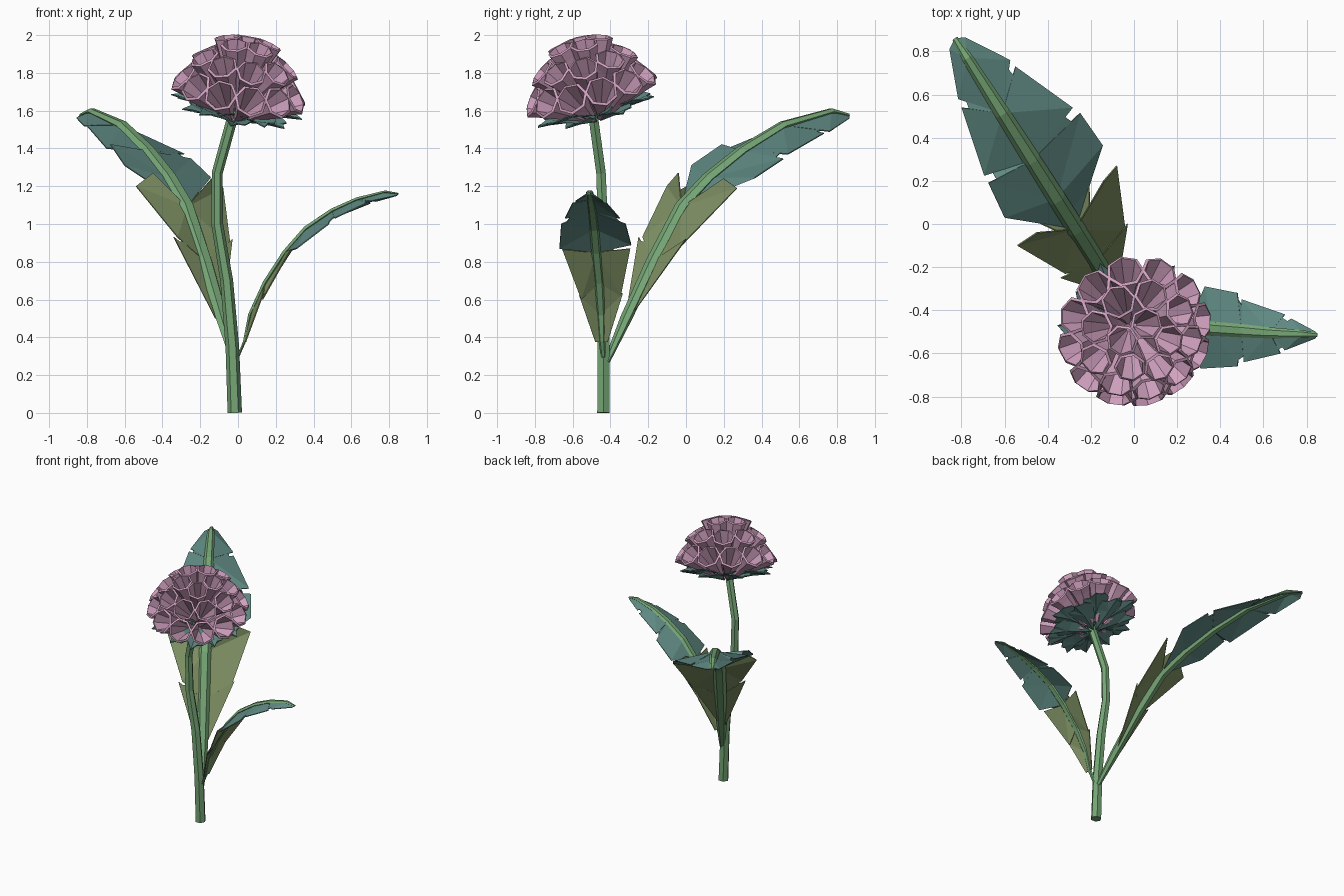
import bpy, bmesh, math
from mathutils import Vector, Matrix

if "Cube" in bpy.data.objects:
    bpy.data.objects.remove(bpy.data.objects["Cube"])

def mat(name, rgb):
    m = bpy.data.materials.new(name)
    m.diffuse_color = (*rgb, 1)
    m.use_nodes = True
    m.node_tree.nodes["Principled BSDF"].inputs["Base Color"].default_value = m.diffuse_color
    return m

GREEN = mat("stem green", (0.18, 0.38, 0.18))
TEAL = mat("leaf teal", (0.115, 0.25, 0.225))
OLIVE = mat("leaf olive", (0.21, 0.28, 0.125))
PINK = mat("petal pink", (0.64, 0.36, 0.53))

def finish(bm, name, mats, thick=0):
    me = bpy.data.meshes.new(name)
    bm.to_mesh(me)
    bm.free()
    for m in mats:
        me.materials.append(m)
    ob = bpy.data.objects.new(name, me)
    bpy.context.collection.objects.link(ob)
    if thick:
        s = ob.modifiers.new("thickness", 'SOLIDIFY')
        s.thickness, s.offset = thick, 0
    return ob

def tube(name, pts, radii, side, flat=1.0, n=6):
    """Low-poly tube along pts; side is the wide direction, flat the height ratio."""
    bm = bmesh.new()
    pts, side = [Vector(p) for p in pts], Vector(side).normalized()
    rings = []
    for i, p in enumerate(pts):
        t = (pts[min(i + 1, len(pts) - 1)] - pts[max(i - 1, 0)]).normalized()
        u = (side - t * side.dot(t)).normalized()
        v = t.cross(u)
        rings.append([bm.verts.new(p + radii[i] * (u * math.cos(2 * math.pi * k / n)
                      + v * flat * math.sin(2 * math.pi * k / n))) for k in range(n)])
    for a, b in zip(rings, rings[1:]):
        for k in range(n):
            bm.faces.new((a[k], a[(k + 1) % n], b[(k + 1) % n], b[k]))
    bm.faces.new(rings[0][::-1])
    bm.faces.new(rings[-1])
    bmesh.ops.recalc_face_normals(bm, faces=bm.faces)
    return finish(bm, name, [GREEN])

def blade(name, rib, segments):
    """Panels between rib points and outer points, with short notches between them;
    the first two panels are olive."""
    bm = bmesh.new()
    for idx, (a, b, outer) in enumerate(segments):
        base = [bm.verts.new(rib[i]) for i in range(a, b + 1)]
        out = [bm.verts.new(o) for o in outer]
        mi = 0 if idx < 2 else 1
        i = j = 0                      # zip rib and edge together with triangles
        while i < len(base) - 1 or j < len(out) - 1:
            if j == len(out) - 1 or (i < len(base) - 1 and i <= j):
                f = bm.faces.new((base[i], base[i + 1], out[j]))
                i += 1
            else:
                f = bm.faces.new((base[i], out[j + 1], out[j]))
                j += 1
            f.material_index = mi
        if idx + 1 < len(segments):    # web that closes the inner part of the notch
            p, q = Vector(outer[-1]), Vector(segments[idx + 1][2][0])
            reach = .5 if idx == 1 else .82
            web = [rib[b], rib[b].lerp(q, reach), rib[b].lerp(p, reach)]
            bm.faces.new([bm.verts.new(v) for v in web]).material_index = mi
    bmesh.ops.remove_doubles(bm, verts=bm.verts, dist=1e-5)
    bmesh.ops.recalc_face_normals(bm, faces=bm.faces)
    return finish(bm, name, [OLIVE, TEAL], 0.006)

# Stem
tube("stem", [(-.017, -.437, 0), (-.03, -.437, .35), (-.06, -.435, .7), (-.11, -.44, 1.0),
              (-.11, -.45, 1.27), (-.03, -.49, 1.56), (0, -.5, 1.66)],
     [.038, .036, .034, .031, .029, .029, .03], (1, 0, 0))

# Large leaf: rib points lie on one straight line seen from above
A, D = Vector((-.02, -.42, 0)), Vector((-.81, 1.28, 0))
big = [A + D * f + Vector((0, 0, z)) for f, z in
       [(0, .27), (.08, .5), (.19, .8), (.31, 1.09), (.42, 1.24),
        (.56, 1.385), (.73, 1.52), (.93, 1.595), (1, 1.575)]]
tube("large_leaf_rib", big, [.02, .038, .044, .046, .045, .042, .036, .026, .014],
     (.847, .53, 0), .75)
blade("large_leaf_left", big, [
    (1, 2, [(-.12, -.32, .5), (-.34, -.25, .93)]),
    (2, 3, [(-.32, -.23, .93), (-.54, -.10, 1.20), (-.45, -.04, 1.27)]),
    (3, 5, [(-.60, .03, 1.31), (-.675, .19, 1.42)]),
    (5, 6, [(-.695, .225, 1.40), (-.80, .54, 1.52)]),
    (6, 8, [(-.815, .58, 1.52), (-.855, .81, 1.56)])])
blade("large_leaf_right", big, [
    (1, 2, [(-.08, -.30, .5), (-.03, .0, .92)]),
    (2, 3, [(-.04, -.03, .88), (-.08, .27, 1.19), (-.14, .20, 1.24)]),
    (3, 5, [(-.145, .365, 1.245), (-.25, .515, 1.345)]),
    (5, 6, [(-.285, .54, 1.37), (-.55, .73, 1.48)]),
    (6, 8, [(-.575, .76, 1.49), (-.785, .865, 1.56)])])

# Small leaf
small = [Vector(p) for p in [
    (-.01, -.435, .27), (.035, -.445, .38), (.065, -.45, .52), (.145, -.46, .69), (.25, -.475, .85),
    (.36, -.485, .975), (.5, -.495, 1.07), (.63, -.505, 1.13), (.78, -.51, 1.17), (.85, -.515, 1.16)]]
tube("small_leaf_rib", small, [.012, .018, .026, .031, .033, .033, .031, .026, .018, .01],
     (0, 1, 0), .5)
blade("small_leaf_left", small, [
    (1, 3, [(.04, -.48, .375), (.13, -.565, .62)]),
    (3, 4, [(.13, -.555, .60), (.28, -.655, .865)]),
    (4, 6, [(.31, -.67, .87), (.48, -.66, 1.0)]),
    (6, 7, [(.51, -.64, 1.03), (.68, -.60, 1.11)]),
    (7, 9, [(.70, -.585, 1.12), (.84, -.53, 1.15)])])
blade("small_leaf_right", small, [
    (1, 3, [(.04, -.415, .375), (.13, -.335, .63)]),
    (3, 4, [(.13, -.345, .62), (.29, -.295, .87)]),
    (4, 6, [(.33, -.29, .89), (.48, -.32, 1.0)]),
    (6, 7, [(.50, -.35, 1.03), (.70, -.42, 1.11)]),
    (7, 9, [(.73, -.44, 1.12), (.84, -.50, 1.15)])])

# Flower head frame, tilted forward and to the right
tilt = Vector((0, 0, 1)).rotation_difference(Vector((.18, -.27, 1))).to_matrix().to_4x4()
HEAD = Matrix.Translation((-.01, -.48, 1.61)) @ tilt

# Florets: thin, deep seven-sided cups; each ring gives count, rim distance,
# rim height, lean in degrees, length, rim radius and phase
bm = bmesh.new()
N = 7
for count, dist, high, lean, length, rad, phase in [(5, .115, .365, 16, .36, .076, .3),
                                                    (9, .228, .265, 36, .32, .083, 0),
                                                    (12, .312, .135, 54, .29, .09, .2)]:
    outer = [(.02, -length), (.5 * rad, -.55 * length), (.84 * rad, -.15 * length), (rad, 0)]
    inner = [(.84 * rad, .006), (.7 * rad, -.15 * length), (.38 * rad, -.55 * length),
             (.12 * rad, -.85 * length)]
    for c in range(count):
        M = (HEAD @ Matrix.Rotation(2 * math.pi * c / count + phase, 4, 'Z')
             @ Matrix.Translation((dist, 0, high)) @ Matrix.Rotation(math.radians(lean), 4, 'Y'))
        rings = [[bm.verts.new(M @ Vector((r * math.cos(2 * math.pi * k / N),
                  r * math.sin(2 * math.pi * k / N), h))) for k in range(N)]
                 for r, h in outer + inner]
        for a, b in zip(rings, rings[1:]):
            for k in range(N):
                bm.faces.new((a[k], a[(k + 1) % N], b[(k + 1) % N], b[k]))
        bm.faces.new(rings[-1])
finish(bm, "florets", [PINK])

# Sepals: two layers of broad leaflets with jagged tips
bm = bmesh.new()
outline = [(.02, 0, -.05), (.16, -.085, .01), (.26, -.095, .02), (.27, -.05, .015),
           (.345, -.02, .0), (.31, .02, .01), (.31, .06, .01), (.25, .095, .02), (.16, .085, .01)]
for layer, (size, drop) in enumerate([(1.02, .01), (.92, -.015)]):
    for c in range(6):
        M = HEAD @ Matrix.Rotation(2 * math.pi * (c + layer / 2) / 6, 4, 'Z')
        vs = [bm.verts.new(M @ Vector((x * size, y * size, z + drop))) for x, y, z in outline]
        mid = bm.verts.new(M @ Vector((.2 * size, 0, drop - .015)))
        for k in range(len(vs)):
            bm.faces.new((mid, vs[k], vs[(k + 1) % len(vs)]))
finish(bm, "sepals", [TEAL], 0.006)
